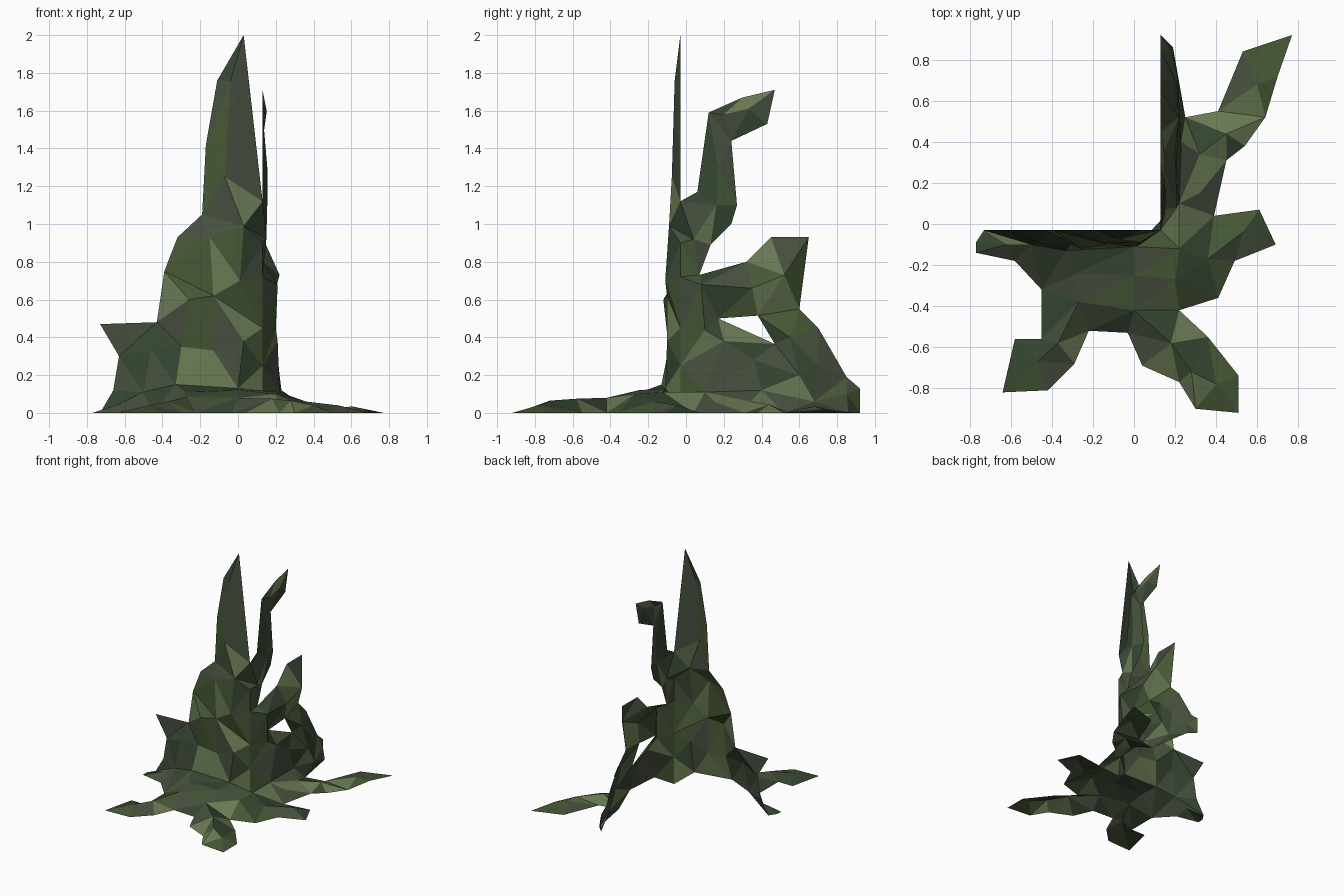
import bpy, bmesh, random
from mathutils import Vector
from mathutils.geometry import delaunay_2d_cdt

random.seed(4)
CX, CY = 0.13, -0.03          # building corner that the growth wraps around


def material(name, rgb):
    m = bpy.data.materials.new(name)
    m.diffuse_color = (*rgb, 1)
    return m


GREENS = [material("dark_moss", (0.035, 0.06, 0.03)),
          material("grey_bark", (0.06, 0.078, 0.048)),
          material("moss", (0.06, 0.095, 0.035)),
          material("pale_moss", (0.14, 0.19, 0.085))]


def inside(p, poly):
    hit = False
    for a, b in zip(poly, poly[1:] + poly[:1]):
        if (a[1] > p[1]) != (b[1] > p[1]):
            if p[0] < a[0] + (p[1] - a[1]) * (b[0] - a[0]) / (b[1] - a[1]):
                hit = not hit
    return hit


def sheet(name, outline, inner, place, hole=(), crease=()):
    """Triangulate an outline with raised inner points, then place it in space."""
    pts = [(*p, 0)[:3] for p in [*outline, *hole, *crease, *inner]]
    n, m, c = len(outline), len(hole), len(crease)
    edges = [(i, (i + 1) % n) for i in range(n)]
    edges += [(n + i, n + (i + 1) % m) for i in range(m)]
    edges += [(n + m + i, n + m + i + 1) for i in range(c - 1)]
    vs, _, fs, orig, _, _ = delaunay_2d_cdt([Vector(p[:2]) for p in pts], edges, [], 0, 1e-5)
    bm = bmesh.new()
    bv = [bm.verts.new(place(v.x, v.y, pts[o[0]][2] if o else 0.02)) for v, o in zip(vs, orig)]
    for f in fs:
        mid = sum((vs[i] for i in f), Vector((0, 0))) / len(f)
        if inside(mid, pts[:n]) and not (m and inside(mid, pts[n:n + m])):
            face = bm.faces.new([bv[i] for i in f])
            face.material_index = random.choices(range(4), (3, 5, 4, 2))[0]
    bmesh.ops.delete(bm, geom=[v for v in bm.verts if not v.link_faces], context='VERTS')
    me = bpy.data.meshes.new(name)
    bm.to_mesh(me)
    bm.free()
    for g in GREENS:
        me.materials.append(g)
    ob = bpy.data.objects.new(name, me)
    bpy.context.collection.objects.link(ob)
    return ob


def wrap(u, z, h):
    """Unrolled wall position (u, z) lifted by h, folded around the corner."""
    if abs(u) < 1e-4:
        return (CX + h, CY - h, z)
    return (CX + u, CY - h, z) if u < 0 else (CX + h, CY + u, z)


def front(points):             # (x, z, lift) on the front wall
    return [(p[0] - CX, *p[1:]) for p in points]


def side(points):              # (y, z, lift) on the side wall
    return [(p[0] - CY, *p[1:]) for p in points]


# Trunk growth over both walls, with branches and a gap on the side
front_edge = front([(0.03, 2.0), (-0.11, 1.76), (-0.17, 1.42), (-0.19, 1.05), (-0.32, 0.93),
                    (-0.39, 0.75), (-0.43, 0.48), (-0.73, 0.47), (-0.63, 0.3), (-0.66, 0.12),
                    (-0.73, 0), (-0.5, 0.11, 0.07), (-0.33, 0.15, 0.1), (0, 0.13, 0.08)])
side_edge = side([(CY, 0.03), (0.1, 0.11, 0.09), (0.4, 0.12, 0.1), (0.68, 0.06, 0.09),
                  (0.86, 0, 0.06), (0.92, 0), (0.92, 0.13), (0.85, 0.19), (0.7, 0.45),
                  (0.6, 0.55), (0.65, 0.93), (0.45, 0.93), (0.32, 0.8), (0.07, 0.73),
                  (0.13, 0.89), (0.24, 1.0), (0.27, 1.1), (0.24, 1.44), (0.43, 1.53),
                  (0.47, 1.71), (0.3, 1.67), (0.12, 1.59), (0.06, 1.17), (CY, 1.12)])
front_lumps = front([(-0.04, 1.76, 0.03), (-0.07, 1.25, 0.045), (-0.15, 0.93, 0.06),
                     (0.03, 0.99, 0.06), (-0.26, 0.6, 0.09), (-0.13, 0.62, 0.07),
                     (0.01, 0.7, 0.08), (-0.13, 0.33, 0.06), (0.03, 0.38, 0.07),
                     (-0.46, 0.34, 0.06), (-0.3, 0.35, 0.06), (-0.44, 0.14, 0.08)])
side_lumps = side([(0.2, 1.58, 0.02), (0.33, 1.61, 0.02), (0.17, 1.3, 0.025), (0.16, 1.1, 0.025),
                   (0.04, 0.92, 0.02), (0.52, 0.73, 0.09), (0.35, 0.66, 0.07), (0.08, 0.68, 0.08),
                   (0.1, 0.44, 0.07), (0.2, 0.38, 0.08), (0.36, 0.28, 0.08), (0.6, 0.2, 0.09),
                   (0.55, 0.4, 0.07), (0.7, 0.25, 0.07), (0.85, 0.1, 0.05)])
corner = [(0, 0.9), (0, 0.72), (0, 0.45), (0, 0.25)]
gap = side([(0.17, 0.5, 0.03), (0.38, 0.515, 0.03), (0.47, 0.365, 0.03)])
sheet("trunk_growth", front_edge + side_edge, front_lumps + side_lumps, wrap, gap, corner)

# Roots spreading over the ground: outer edge, then the seam along the trunk
root_edge = [(0.13, 0.92), (0.19, 0.86), (0.25, 0.52), (0.41, 0.55), (0.53, 0.84), (0.77, 0.92),
             (0.7, 0.72, 0.015), (0.64, 0.52), (0.54, 0.38), (0.45, 0.31), (0.39, 0.04),
             (0.61, 0.07), (0.69, -0.1), (0.49, -0.18), (0.41, -0.36), (0.22, -0.42),
             (0.36, -0.55), (0.51, -0.74), (0.51, -0.92), (0.3, -0.9), (0.22, -0.77),
             (0.04, -0.69), (-0.03, -0.53), (-0.22, -0.52), (-0.29, -0.68), (-0.42, -0.81),
             (-0.64, -0.82), (-0.58, -0.56), (-0.45, -0.56), (-0.45, -0.32), (-0.58, -0.18),
             (-0.77, -0.14), (-0.77, -0.09), (-0.73, -0.03)]
seam = [(-0.5, -0.1, 0.11), (-0.33, -0.13, 0.15), (0, -0.11, 0.13), (0.13, -0.03, 0.03),
        (0.22, 0.1, 0.11), (0.23, 0.4, 0.12), (0.22, 0.68, 0.06)]
root_ridges = [(0, -0.25, 0.12), (0, -0.42, 0.08), (-0.28, -0.24, 0.11), (-0.27, -0.38, 0.085),
               (-0.37, -0.58, 0.06), (-0.47, -0.67, 0.04), (0.18, -0.58, 0.075),
               (0.28, -0.72, 0.065), (0.4, -0.78, 0.04), (0.36, -0.17, 0.06), (0.53, -0.04, 0.04),
               (0.2, -0.27, 0.1), (0.22, -0.12, 0.11), (0.32, 0.15, 0.06), (0.32, 0.34, 0.06),
               (0.45, 0.44, 0.045), (0.6, 0.68, 0.035), (-0.62, -0.1, 0.05)]
sheet("roots", root_edge + seam, root_ridges, lambda x, y, z: (x, y, z))
